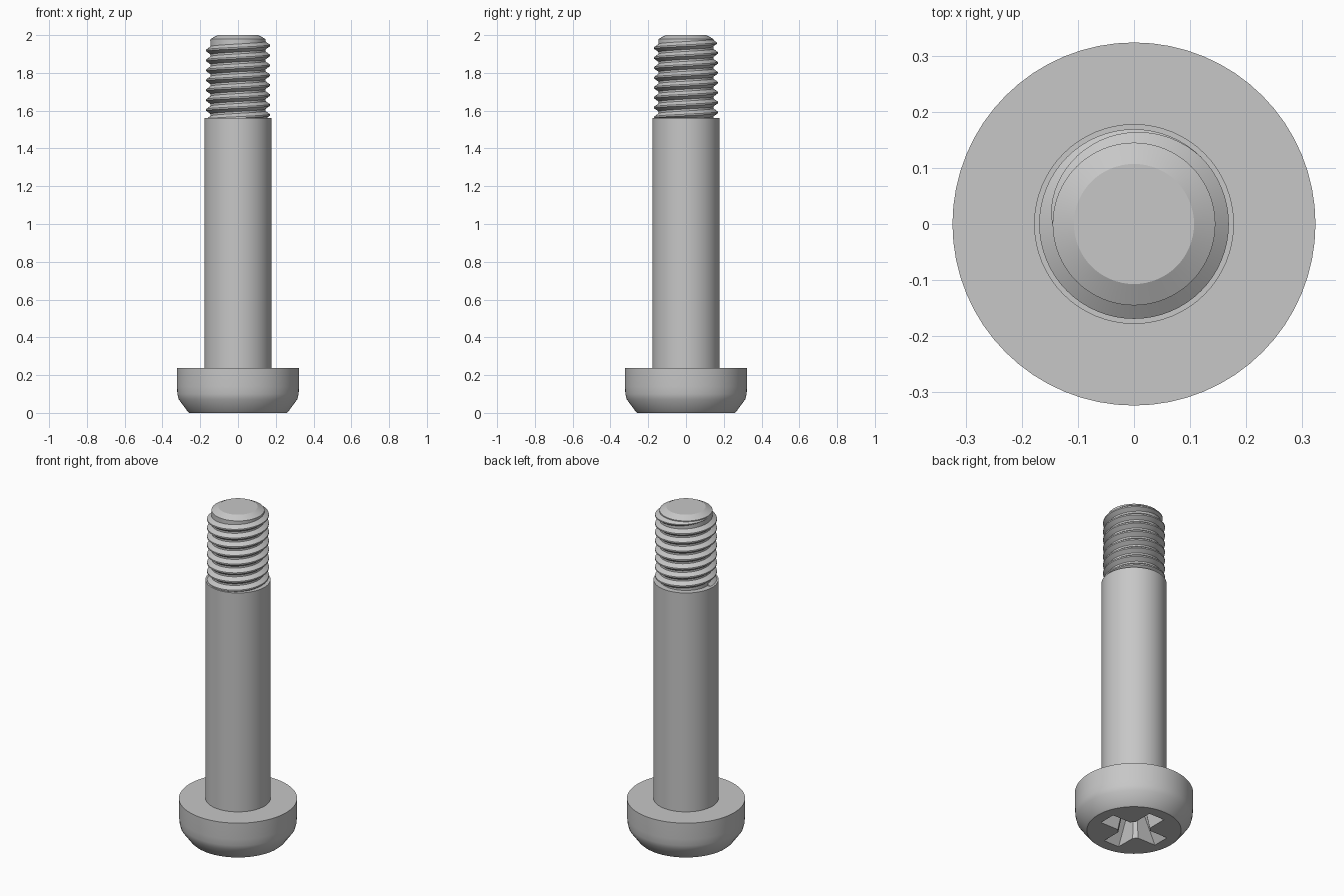
import bpy, bmesh, math

if "Cube" in bpy.data.objects:
    bpy.data.objects.remove(bpy.data.objects["Cube"])

SEG = 64
PITCH = 0.0525
ROOT, CREST = 0.145, 0.169

steel = bpy.data.materials.new("grey_steel")
steel.diffuse_color = (0.57, 0.57, 0.57, 1)
steel.use_nodes = True
steel.node_tree.nodes["Principled BSDF"].inputs["Base Color"].default_value = steel.diffuse_color


def make_object(name, bm):
    bmesh.ops.recalc_face_normals(bm, faces=bm.faces[:])
    mesh = bpy.data.meshes.new(name)
    bm.to_mesh(mesh)
    bm.free()
    mesh.materials.append(steel)
    obj = bpy.data.objects.new(name, mesh)
    bpy.context.collection.objects.link(obj)
    return obj


def loft(name, rings):
    """Join closed rings of points and cap both ends."""
    bm = bmesh.new()
    loops = [[bm.verts.new(p) for p in ring] for ring in rings]
    n = len(loops[0])
    for a, b in zip(loops, loops[1:]):
        for i in range(n):
            j = (i + 1) % n
            bm.faces.new((a[i], a[j], b[j], b[i]))
    bm.faces.new(loops[0][::-1])
    bm.faces.new(loops[-1])
    return make_object(name, bm)


def lathe(name, profile):
    turn = [2 * math.pi * i / SEG for i in range(SEG)]
    return loft(name, [[(r * math.cos(t), r * math.sin(t), z) for t in turn]
                       for r, z in profile])


def smooth(obj, angle=25):
    bpy.ops.object.select_all(action='DESELECT')
    obj.select_set(True)
    bpy.context.view_layer.objects.active = obj
    bpy.ops.object.shade_smooth_by_angle(angle=math.radians(angle))


def cross_ring(length, width, notch, z):
    """Cross outline along x and y with bevelled inner corners."""
    pts = []
    for k in range(4):
        c, s = math.cos(k * math.pi / 2), math.sin(k * math.pi / 2)
        for x, y in ((length, -width), (length, width),
                     (width + notch, width), (width, width + notch)):
            pts.append((x * c - y * s, x * s + y * c, z))
    return pts


# Head with rounded lower rim
head = lathe("head", [(0.258, 0), (0.267, 0.008), (0.314, 0.072),
                      (0.321, 0.10), (0.3235, 0.14), (0.3235, 0.238)])

# Tapered cross recess in the underside of the head
cutter = loft("recess_cutter", [cross_ring(0.205, 0.054, 0.022, -0.02),
                                cross_ring(0.10, 0.034, 0.014, 0.15),
                                cross_ring(0.06, 0.02, 0.008, 0.17)])
cutter.hide_render = True
cut = head.modifiers.new("recess", 'BOOLEAN')
cut.operation = 'DIFFERENCE'
cut.solver = 'EXACT'
cut.object = cutter
bpy.context.view_layer.objects.active = head
bpy.ops.object.modifier_apply(modifier="recess")
bpy.data.objects.remove(cutter)
smooth(head)

# Plain shank
shank = lathe("shank", [(0.178, 0.23), (0.178, 1.56)])
smooth(shank)

# Threaded core with chamfered tip
core = lathe("thread_core", [(ROOT, 1.55), (ROOT, 1.98), (0.107, 2.0)])
smooth(core)

# Helical ridge, fading into the core at its upper end
rings = []
start, end, fade = -15 * math.pi, math.pi, math.pi / 4
steps = 8 * SEG
for i in range(steps + 1):
    t = start + (end - start) * i / steps
    k = min(1.0, max(0.0, (end - t) / (end - fade)))
    k = max(0.02, k ** 0.6)
    z = 1.945 + PITCH * t / (2 * math.pi)
    crest = ROOT + (CREST - ROOT) * k
    section = ((ROOT - 0.004, -0.024 * k), (crest, -0.004 * k),
               (crest, 0.004 * k), (ROOT - 0.004, 0.024 * k))
    rings.append([(r * math.cos(t), r * math.sin(t), z + dz)
                  for r, dz in section])
thread = loft("thread_ridge", rings)
smooth(thread)
